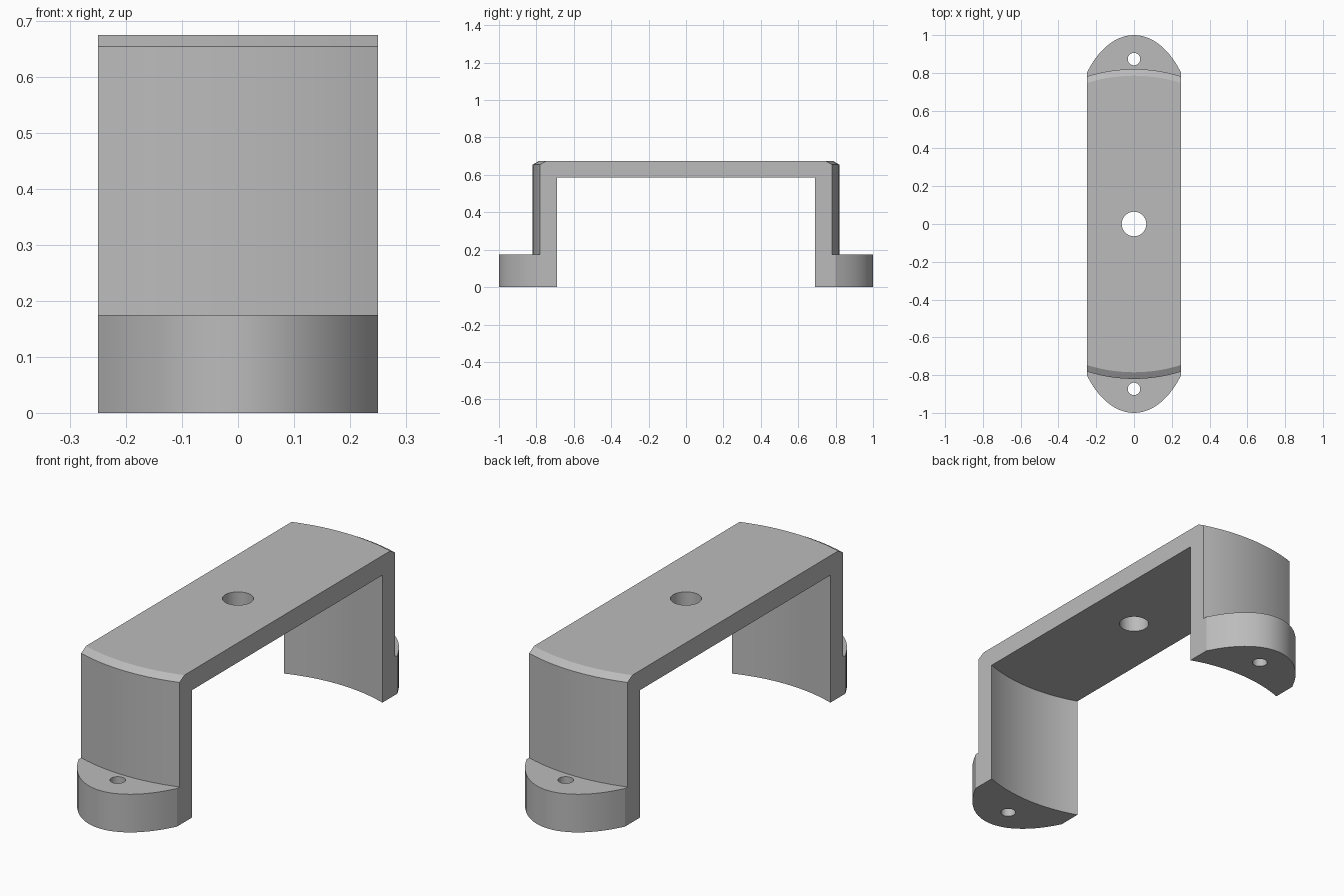
import bpy
import bmesh
from math import sqrt, radians

if "Cube" in bpy.data.objects:
    bpy.data.objects.remove(bpy.data.objects["Cube"], do_unlink=True)

HALF_WIDTH = 0.25
COLUMNS = 24
FOOT_TOP, SHOULDER, TOP, UNDERSIDE = 0.175, 0.655, 0.675, 0.585
OUTER_RADIUS, INNER_RADIUS = 0.82, 0.734

gray = bpy.data.materials.new("plain gray")
gray.use_nodes = True
gray.diffuse_color = (0.5, 0.5, 0.5, 1)
gray.node_tree.nodes["Principled BSDF"].inputs["Base Color"].default_value = (0.5, 0.5, 0.5, 1)


def section(x):
    """Closed outline of the bracket in y and z at a given x."""
    outer = sqrt(OUTER_RADIUS ** 2 - x * x)
    inner = sqrt(INNER_RADIUS ** 2 - x * x)
    # rounded foot: part of an ellipse ending at y = 1
    foot = 1 - 0.576 * (1 - sqrt(1 - (x / 0.33) ** 2))
    half = [(inner, UNDERSIDE), (inner, 0), (foot, 0), (foot, FOOT_TOP),
            (outer, FOOT_TOP), (outer, SHOULDER), (outer - 0.035, TOP)]
    return half + [(-y, z) for y, z in reversed(half)]


# Bracket body: sections joined across the width
bm = bmesh.new()
rings = []
for i in range(COLUMNS + 1):
    x = HALF_WIDTH * (2 * i / COLUMNS - 1)
    rings.append([bm.verts.new((x, y, z)) for y, z in section(x)])
for a, b in zip(rings, rings[1:]):
    for j in range(len(a)):
        k = (j + 1) % len(a)
        bm.faces.new((a[j], a[k], b[k], b[j]))
bm.faces.new(rings[0])
bm.faces.new(rings[-1])
bmesh.ops.recalc_face_normals(bm, faces=bm.faces)
mesh = bpy.data.meshes.new("bracket")
bm.to_mesh(mesh)
bm.free()
bracket = bpy.data.objects.new("bracket", mesh)
bpy.context.collection.objects.link(bracket)
mesh.materials.append(gray)


def drill(name, y, radius):
    """Cut a vertical round hole through the bracket."""
    bpy.ops.mesh.primitive_cylinder_add(vertices=32, radius=radius, depth=2, location=(0, y, 0.3))
    cutter = bpy.context.object
    cutter.name = name
    cutter.hide_render = True
    cutter.data.materials.append(gray)
    cut = bracket.modifiers.new(name, "BOOLEAN")
    cut.operation = "DIFFERENCE"
    cut.solver = "EXACT"
    cut.object = cutter
    bpy.context.view_layer.objects.active = bracket
    bpy.ops.object.modifier_apply(modifier=name)
    bpy.data.objects.remove(cutter, do_unlink=True)


# Screw holes in the feet and the larger hole in the bridge
drill("centre_hole", 0, 0.065)
for side in (-1, 1):
    drill("foot_hole", side * 0.873, 0.033)

# Smooth curved walls, crisp edges
bpy.ops.object.select_all(action="DESELECT")
bracket.select_set(True)
bpy.context.view_layer.objects.active = bracket
bpy.ops.object.shade_smooth_by_angle(angle=radians(25))
